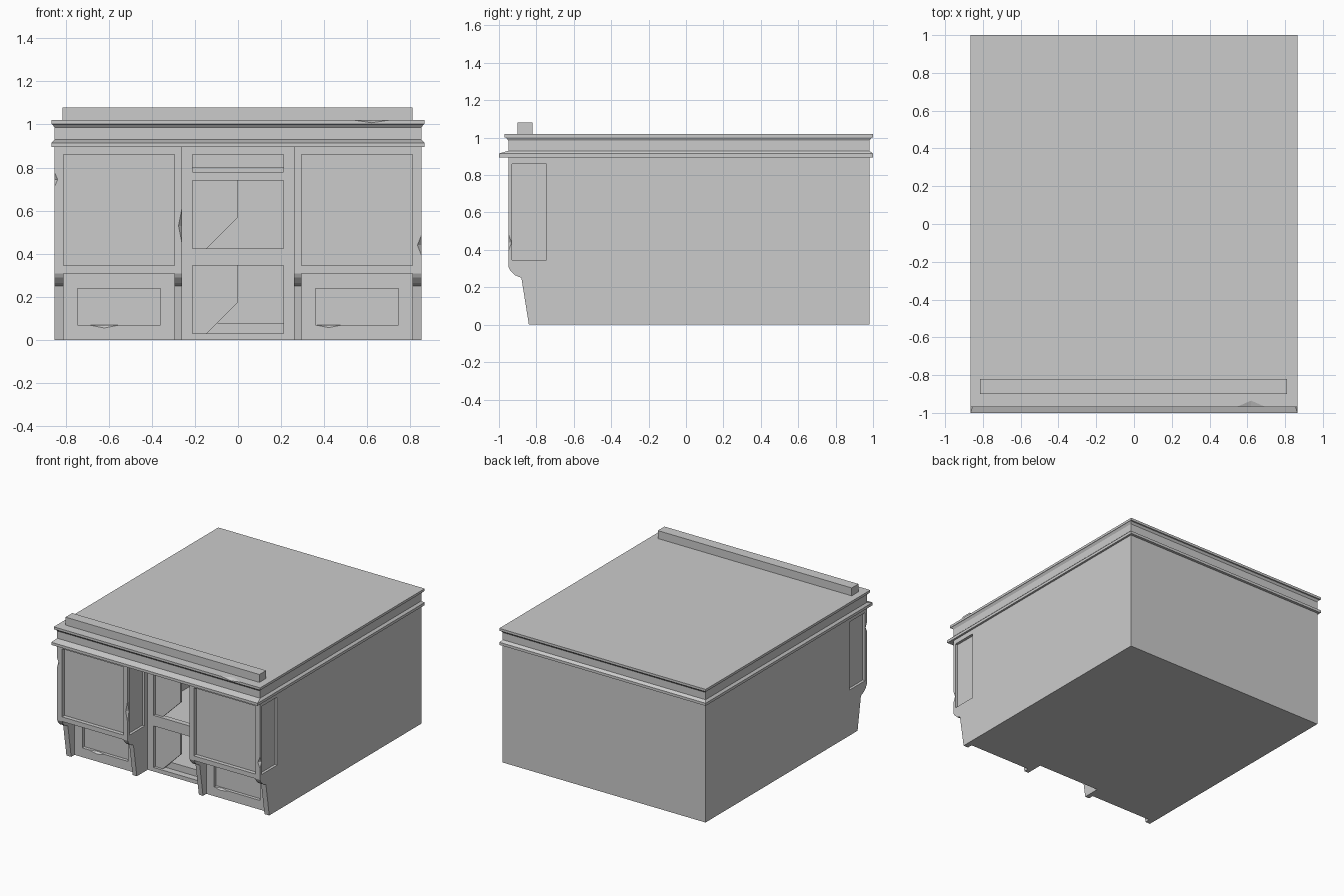
import bpy, bmesh

if "Cube" in bpy.data.objects:
    bpy.data.objects.remove(bpy.data.objects["Cube"])


def add_object(name, bm):
    bmesh.ops.recalc_face_normals(bm, faces=bm.faces)
    mesh = bpy.data.meshes.new(name)
    bm.to_mesh(mesh)
    bm.free()
    obj = bpy.data.objects.new(name, mesh)
    bpy.context.collection.objects.link(obj)
    return obj


def loft(name, rings):
    bm = bmesh.new()
    loops = [[bm.verts.new(p) for p in ring] for ring in rings]
    n = len(loops[0])
    for a, b in zip(loops, loops[1:]):
        for i in range(n):
            j = (i + 1) % n
            bm.faces.new((a[i], a[j], b[j], b[i]))
    bm.faces.new(loops[0][::-1])
    bm.faces.new(loops[-1])
    return add_object(name, bm)


def rect(x0, x1, y0, y1, z):
    return [(x0, y0, z), (x1, y0, z), (x1, y1, z), (x0, y1, z)]


def box(name, x, y, z):
    x = sorted(x)
    return loft(name, [rect(*x, *y, h) for h in z])


def octahedron(c, r):
    bm = bmesh.new()
    for axis in range(3):
        for s in (-1, 1):
            p = list(c)
            p[axis] += s * r[axis]
            bm.verts.new(p)
    bmesh.ops.convex_hull(bm, input=bm.verts)
    return add_object("chip_cutter", bm)


def cut(target, cutter):
    cutter.hide_render = True
    mod = target.modifiers.new("cut", 'BOOLEAN')
    mod.operation = 'DIFFERENCE'
    mod.solver = 'EXACT'
    mod.object = cutter
    bpy.context.view_layer.objects.active = target
    bpy.ops.object.modifier_apply(modifier=mod.name)
    bpy.data.objects.remove(cutter)


def carve(target, x, y, z):
    cut(target, box("box_cutter", x, y, z))


# Main building: side profile extruded across the width
profile = [(-0.84, 0), (0.98, 0), (0.98, 0.895), (-0.95, 0.895), (-0.95, 0.31),
           (-0.94, 0.29), (-0.915, 0.265), (-0.88, 0.25)]
body = loft("building", [[(x, y, z) for y, z in profile] for x in (-0.85, 0.85)])

# Entrance alcove
carve(body, (-0.26, 0.26), (-1.1, -0.71), (-0.1, 1.0))

for s in (-1, 1):
    # Space under the display window, leaving the shaped pillars
    carve(body, (s * 0.295, s * 0.81), (-1.1, -0.80), (-0.1, 0.31))
    # Lower wall panel
    carve(body, (s * 0.36, s * 0.745), (-0.85, -0.775), (0.07, 0.24))
    # Display window: front, outer side and alcove side
    carve(body, (s * 0.295, s * 0.81), (-1.1, -0.92), (0.345, 0.86))
    carve(body, (s * 0.83, s * 0.95), (-0.93, -0.745), (0.345, 0.86))
    carve(body, (s * 0.2, s * 0.28), (-0.93, -0.745), (0.345, 0.86))

# Room inside, seen through the broken door panels
carve(body, (-0.7, 0.7), (-0.67, 0.9), (0.08, 0.80))

# Door panels with broken openings, and the open transom
for z0, z1 in ((0.03, 0.345), (0.425, 0.74)):
    carve(body, (-0.21, 0.21), (-0.75, -0.69), (z0, z1))
    hole = [(0, z1), (0, z0 + 0.145), (-0.145, z0), (0.21, z0), (0.21, z1)]
    cut(body, loft("hole_cutter", [[(x, y, z) for x, z in hole] for y in (-0.74, -0.66)]))
carve(body, (-0.21, 0.21), (-0.75, -0.66), (0.78, 0.86))

# Chipped edges on the pillars and lower panels
for centre, radii in (((-0.85, -0.95, 0.745), (0.014, 0.014, 0.03)),
                      ((-0.26, -0.95, 0.53), (0.016, 0.016, 0.08)),
                      ((0.85, -0.95, 0.44), (0.018, 0.018, 0.045)),
                      ((-0.62, -0.80, 0.07), (0.07, 0.015, 0.014)),
                      ((0.42, -0.80, 0.07), (0.06, 0.015, 0.012))):
    cut(body, octahedron(centre, radii))

# Cornice with two ledges around a plain frieze, closed by the flat roof
steps = [(0.865, -1.0, 1.0, 0.895), (0.865, -1.0, 1.0, 0.915),
         (0.85, -0.95, 0.98, 0.93), (0.85, -0.95, 0.98, 0.985),
         (0.86, -0.962, 0.992, 1.0), (0.865, -0.97, 1.0, 1.002),
         (0.865, -0.97, 1.0, 1.02)]
cornice = loft("cornice_and_roof", [rect(-x, x, y0, y1, z) for x, y0, y1, z in steps])
cut(cornice, octahedron((0.62, -0.97, 1.02), (0.08, 0.035, 0.012)))

# Raised beam along the front of the roof
box("roof_beam", (-0.815, 0.81), (-0.90, -0.82), (1.015, 1.08))
